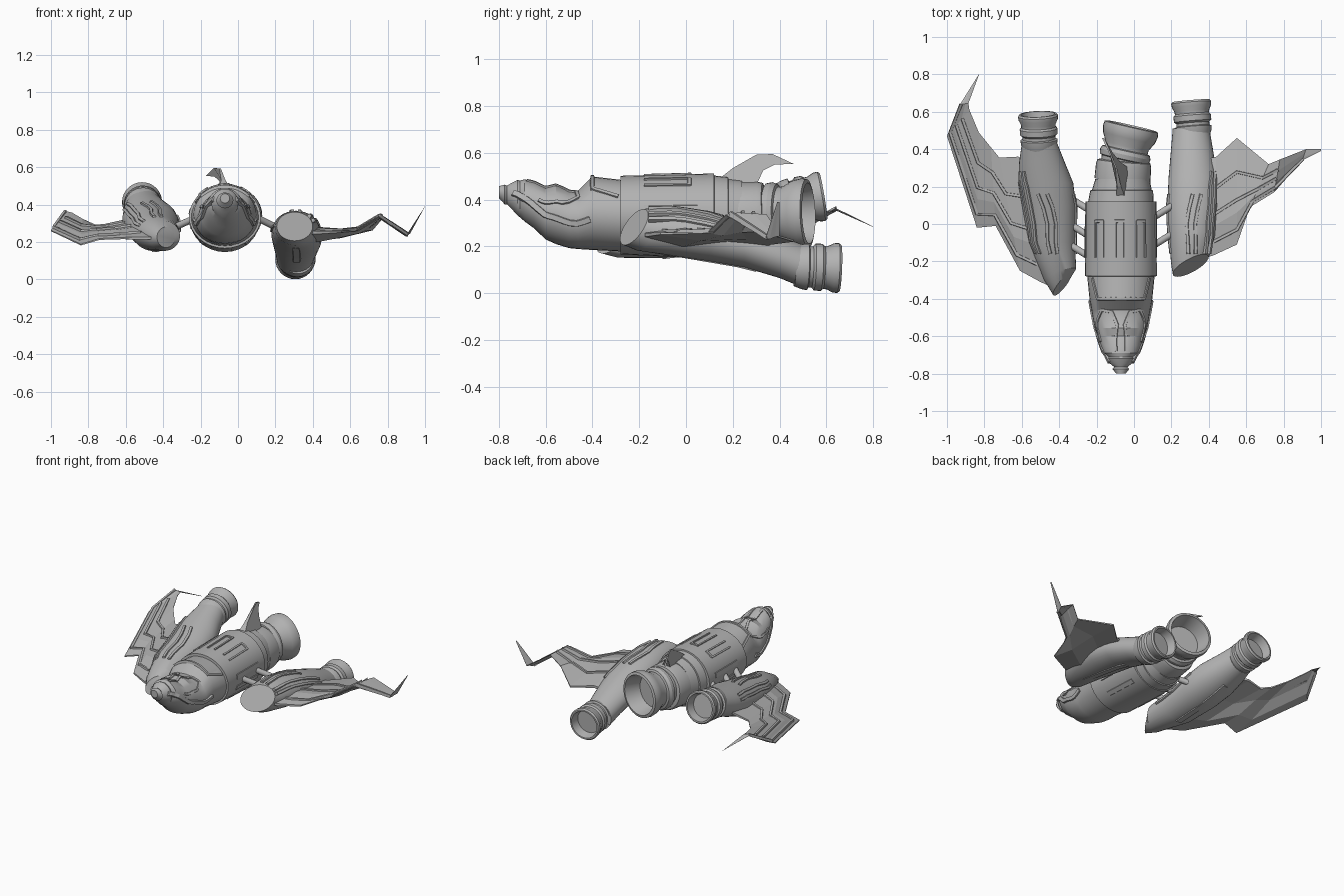
import bpy, bmesh, math
from mathutils import Vector

cube = bpy.data.objects.get("Cube")
if cube:
    bpy.data.objects.remove(cube, do_unlink=True)

GREY = (0.45, 0.45, 0.45, 1)
metal = bpy.data.materials.new("hull grey")
metal.use_nodes = True
metal.diffuse_color = GREY
metal.node_tree.nodes["Principled BSDF"].inputs["Base Color"].default_value = GREY
SIDES = 32


def finish(name, bm, smooth=True):
    bmesh.ops.remove_doubles(bm, verts=bm.verts, dist=0.0005)
    bmesh.ops.recalc_face_normals(bm, faces=bm.faces)
    mesh = bpy.data.meshes.new(name)
    bm.to_mesh(mesh)
    bm.free()
    mesh.materials.append(metal)
    ob = bpy.data.objects.new(name, mesh)
    bpy.context.collection.objects.link(ob)
    if smooth:
        bpy.ops.object.select_all(action='DESELECT')
        ob.select_set(True)
        bpy.context.view_layer.objects.active = ob
        bpy.ops.object.shade_smooth_by_angle(angle=math.radians(28))


def skin(bm, rings):
    rows = [[bm.verts.new(p) for p in ring] for ring in rings]
    n = len(rows[0])
    for a, b in zip(rows, rows[1:]):
        for i in range(n):
            j = (i + 1) % n
            bm.faces.new((a[i], a[j], b[j], b[i]))
    bm.faces.new(rows[0])
    bm.faces.new(rows[-1])


def loft(name, sections):
    """Elliptic sections: x, y, z, radius x, radius z, slant x, slant z."""
    rings = []
    for s in sections:
        x, y, z, rx, rz, sx, sz = (tuple(s) + (0, 0))[:7]
        ring = []
        for i in range(SIDES):
            c, d = math.cos(math.tau * i / SIDES), math.sin(math.tau * i / SIDES)
            ring.append((x + rx * c, y + sx * c + sz * d, z + rz * d))
        rings.append(ring)
    bm = bmesh.new()
    skin(bm, rings)
    finish(name, bm)


def lathe(name, origin, direction, profile):
    rot = Vector(direction).to_track_quat('Z', 'Y')
    rings = []
    for d, r in profile:
        rings.append([Vector(origin) + rot @ Vector((r * math.cos(math.tau * i / SIDES),
                      r * math.sin(math.tau * i / SIDES), d)) for i in range(SIDES)])
    bm = bmesh.new()
    skin(bm, rings)
    finish(name, bm)


def ribbon(name, points, normals, width, height):
    rings = []
    for i, p in enumerate(points):
        t = (points[min(i + 1, len(points) - 1)] - points[max(i - 1, 0)]).normalized()
        n = normals[i]
        s = n.cross(t).normalized() * width
        rings.append([p - s - n * 0.01, p + s - n * 0.01, p + s * 0.7 + n * height, p - s * 0.7 + n * height])
    bm = bmesh.new()
    skin(bm, rings)
    finish(name, bm, False)


def surface(sections, y, degrees):
    for a, b in zip(sections, sections[1:]):
        if a[1] <= y <= b[1]:
            break
    f = min(max((y - a[1]) / (b[1] - a[1]), 0), 1)
    x, _, z, rx, rz = [p + (q - p) * f for p, q in zip(a[:5], b[:5])]
    c, d = math.cos(math.radians(degrees)), math.sin(math.radians(degrees))
    return Vector((x + rx * c, y, z + rz * d)), Vector((c / rx, 0, d / rz)).normalized()


def trim(name, sections, path, width=0.012, height=0.006):
    """Raised strip following (y, angle) waypoints on a lofted body."""
    samples = []
    for (y0, a0), (y1, a1) in zip(path, path[1:]):
        samples += [surface(sections, y0 + (y1 - y0) * k / 5, a0 + (a1 - a0) * k / 5) for k in range(5)]
    samples.append(surface(sections, *path[-1]))
    ribbon(name, [s[0] for s in samples], [s[1] for s in samples], width, height)


def wing(name, sections):
    """Bent blade from (leading point, trailing point, thickness), root to tip."""
    rings = []
    for lead, trail, t in sections:
        a, b = Vector(lead), Vector(trail)
        up = Vector((0, 0, t / 2))
        rings.append([a - up * 0.2, a + up * 0.2, a.lerp(b, 0.3) + up, a.lerp(b, 0.65) + up * 0.7,
                      b + up * 0.2, b - up * 0.2, a.lerp(b, 0.65) - up * 0.2, a.lerp(b, 0.3) - up])
    bm = bmesh.new()
    skin(bm, rings)
    finish(name, bm, False)
    for k, (f, lift, end) in enumerate(((0.14, 0.25, -1), (0.42, 0.45, -2), (0.68, 0.33, -2))):
        pts = [Vector(l).lerp(Vector(r), f) + Vector((0, 0, t * lift)) for l, r, t in sections[1:end]]
        ribbon(f"{name}_ridge_{k + 1}", pts, [Vector((0, 0, 1))] * len(pts), 0.01, 0.009)


# Central hull with ringed snout, cockpit dip and raised middle band
hull = [(-.07, -.80, .433, .025, .025), (-.07, -.775, .422, .045, .042), (-.07, -.765, .42, .035, .04),
        (-.07, -.745, .416, .06, .056), (-.07, -.72, .408, .072, .076), (-.07, -.71, .403, .07, .078),
        (-.07, -.69, .397, .092, .09), (-.07, -.65, .378, .107, .1), (-.07, -.60, .342, .125, .112),
        (-.07, -.555, .337, .14, .127), (-.07, -.50, .316, .15, .123), (-.07, -.46, .314, .157, .125),
        (-.07, -.40, .342, .168, .157), (-.07, -.28, .332, .18, .153), (-.07, -.279, .334, .192, .168),
        (-.07, .12, .329, .19, .183), (-.07, .121, .327, .175, .176), (-.066, .18, .325, .168, .172),
        (-.065, .181, .325, .16, .164), (-.062, .24, .327, .145, .155)]
loft("hull", hull)

for side, s in (("left", 1), ("right", -1)):
    at = lambda a: 90 - s * a
    trim(f"nose_side_trim_{side}", hull, [(-.74, at(75)), (-.64, at(92)), (-.55, at(97)), (-.41, at(98))], .016, .008)
    trim(f"nose_brow_{side}", hull, [(-.68, at(16)), (-.62, at(14)), (-.54, at(8)), (-.47, at(18)),
                                     (-.46, at(40)), (-.53, at(62)), (-.63, at(70))], .01)
    trim(f"cockpit_edge_{side}", hull, [(-.4, at(0)), (-.4, at(48)), (-.29, at(58))], .01)
    for i, a in enumerate((80, 105, 140)):
        trim(f"hull_lower_panel_{side}_{i + 1}", hull, [(-.18, at(a)), (.05, at(a))], .02, .003)

# Dorsal panels on the middle band
for i, a in enumerate((48, 63, 84, 99, 120, 135)):
    trim(f"dorsal_panel_{i + 1}", hull, [(-.18, a), (.02, a)], .007)
for i, a in enumerate((55, 92, 127)):
    trim(f"dorsal_plate_{i + 1}", hull, [(.015, a - 8), (.015, a + 8)], .01)

# Main exhaust, turned outward
collar = [(0, .14), (0, .15), (.08, .148), (.10, .142), (.105, .128)]
lathe("exhaust_collar", (-.062, .235, .325), (.08, 1, .05), collar)
bell = [(-.03, .115), (.03, .122), (.035, .134), (.06, .138), (.08, .13), (.085, .117), (.105, .118),
        (.15, .142), (.185, .15), (.21, .147), (.215, .13), (.11, .105)]
lathe("main_exhaust", (-.06, .315, .335), (.22, .97, .03), bell)

# Left engine droops toward the rear, right engine rises
left_engine = [(.303, -.222, .283, .096, .077, .045, .04), (.306, -.17, .274, .108, .092, .04, .035),
               (.31, -.06, .265, .124, .102, 0, .02), (.313, .1, .24, .135, .104), (.315, .25, .205, .13, .095),
               (.31, .4, .155, .112, .09), (.305, .51, .112, .098, .092)]
right_engine = [(-.385, -.325, .225, .048, .055, .05, .03), (-.395, -.27, .232, .085, .08, .03, .02),
                (-.44, -.1, .25, .126, .1), (-.455, .1, .285, .145, .112), (-.472, .22, .32, .147, .11),
                (-.492, .33, .355, .122, .1), (-.505, .43, .388, .095, .095)]
loft("left_engine", left_engine)
loft("right_engine", right_engine)

nozzle = [(-.03, .085), (0, .096), (.025, .1), (.03, .088), (.045, .088), (.055, .1), (.085, .101), (.095, .092),
          (.11, .093), (.135, .105), (.155, .107), (.165, .1), (.165, .09), (.11, .078)]
lathe("left_nozzle", (.318, .495, .114), (-.08, 1, -.04), nozzle)
lathe("right_nozzle", (-.507, .425, .388), (-.04, 1, .17), nozzle)

for name, body, outer in (("left", left_engine, 1), ("right", right_engine, -1)):
    for i, a in enumerate((28, 46, 78, 98, 170)):
        ang = 90 - outer * (90 - a)
        end = .2 if i < 2 else .08
        trim(f"{name}_engine_ridge_{i + 1}", body,
             [(-.16, ang), (0, ang + 5 * outer), (end, ang), (end + .08, ang - 8 * outer)], .011, .008)
    trim(f"{name}_engine_belly_strip", body, [(-.1, -90), (.3, -90)], .025, .004)

# Swept wings
wing("left_wing", [((.30, -.2, .25), (.36, .34, .20), .09), ((.42, -.17, .25), (.44, .36, .215), .08),
                   ((.55, -.11, .255), (.55, .46, .225), .045), ((.62, .09, .26), (.72, .32, .265), .03),
                   ((.75, .17, .335), (.78, .345, .335), .02), ((.90, .34, .235), (.92, .40, .245), .014),
                   ((1, .39, .39), (1, .40, .39), .002)])
wing("right_wing", [((-.41, -.35, .22), (-.54, .33, .31), .07), ((-.50, -.31, .22), (-.62, .36, .31), .07),
                    ((-.61, -.25, .22), (-.72, .355, .29), .05), ((-.74, -.01, .215), (-.765, .41, .29), .04),
                    ((-.84, -.02, .185), (-.83, .49, .32), .035), ((-1, .47, .26), (-.88, .61, .35), .025),
                    ((-.93, .64, .36), (-.885, .645, .355), .01), ((-.83, .80, .285), (-.83, .795, .285), .002)])

# Hooked dorsal fin leaning sideways
fin = bmesh.new()
outline = [(-.07, .13, .48), (-.08, .2, .535), (-.095, .3, .592), (-.125, .37, .595), (-.165, .46, .553),
           (-.12, .38, .55), (-.085, .33, .525), (-.06, .3, .46)]
sides = []
for s in (-1, 1):
    sides.append([(x + s * .028 * max(0, 1 - (z - .46) / .1) + s * .004, y, z) for x, y, z in outline])
skin(fin, sides)
finish("dorsal_fin", fin, False)

# Struts joining the engines to the hull
for i, y in enumerate((-.17, -.06, .08)):
    lathe(f"right_strut_{i + 1}", (-.2, y - .03, .34), (-.8, .5, -.35), [(0, .018), (.18, .018)])
for i, y in enumerate((-.1, .05)):
    lathe(f"left_strut_{i + 1}", (.08, y - .03, .34), (.8, .5, -.4), [(0, .018), (.17, .018)])
